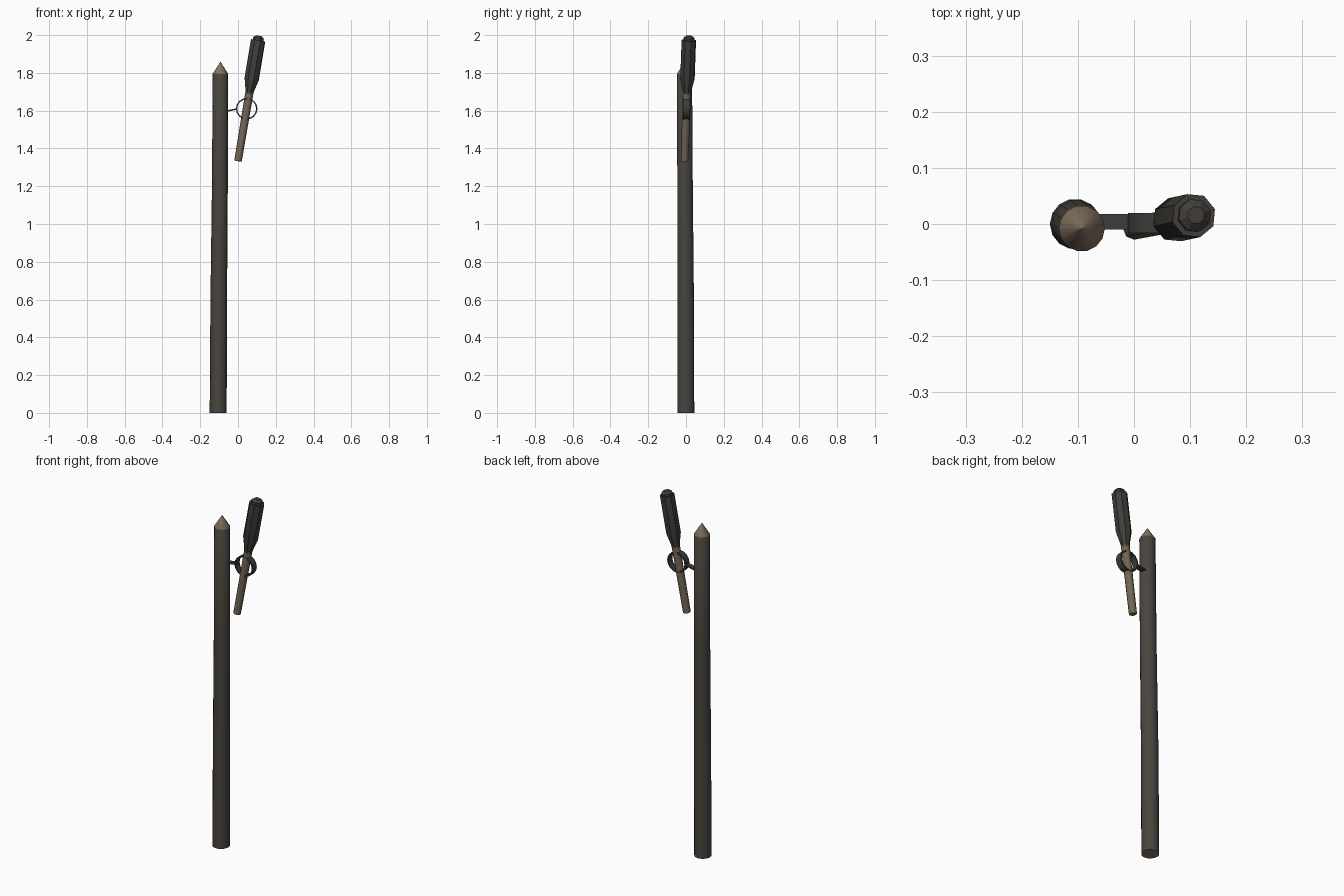
import bpy, bmesh, math
from mathutils import Vector

if "Cube" in bpy.data.objects:
    bpy.data.objects.remove(bpy.data.objects["Cube"])


def mat(name, c):
    m = bpy.data.materials.new(name)
    m.diffuse_color = (*c, 1)
    m.use_nodes = True
    m.node_tree.nodes["Principled BSDF"].inputs["Base Color"].default_value = m.diffuse_color
    return m


BARK = mat("dark bark", (0.066, 0.058, 0.048))
WOOD = mat("cut wood", (0.23, 0.17, 0.115))
HANDLE = mat("handle wood", (0.17, 0.13, 0.09))
CLOTH = mat("charred cloth", (0.053, 0.048, 0.042))
IRON = mat("iron", (0.045, 0.045, 0.042))


def loft(name, stations, sides, mats, index=lambda f, i: 0, smooth=None, turn=0.0):
    """Skin circles (centre, radius) lying across the overall axis."""
    axis = (Vector(stations[-1][0]) - Vector(stations[0][0])).normalized()
    u = (Vector((1, 0, 0)) - axis * axis.x).normalized()
    v = axis.cross(u)
    bm = bmesh.new()
    rings = []
    for c, r in stations:
        ring = []
        for k in range(sides):
            a = 2 * math.pi * k / sides + turn
            ring.append(bm.verts.new(Vector(c) + u * r * math.cos(a) + v * r * math.sin(a)))
        rings.append(ring)
    for i in range(len(rings) - 1):
        a, b = rings[i], rings[i + 1]
        for k in range(sides):
            j = (k + 1) % sides
            f = bm.faces.new((a[k], a[j], b[j], b[k]))
            f.material_index = index(f, i)
    bm.faces.new(rings[0][::-1]).material_index = index(None, -1)
    bm.faces.new(rings[-1]).material_index = index(None, len(rings) - 1)
    bmesh.ops.recalc_face_normals(bm, faces=bm.faces)
    return finish(name, bm, mats, smooth)


def finish(name, bm, mats, smooth=None):
    me = bpy.data.meshes.new(name)
    bm.to_mesh(me)
    bm.free()
    for m in mats:
        me.materials.append(m)
    ob = bpy.data.objects.new(name, me)
    bpy.context.collection.objects.link(ob)
    if smooth:
        bpy.ops.object.select_all(action='DESELECT')
        ob.select_set(True)
        bpy.context.view_layer.objects.active = ob
        bpy.ops.object.shade_smooth_by_angle(angle=math.radians(smooth))
    return ob


# post: slightly leaning log, sharpened top and cut bottom in pale wood
loft("post", [((-0.105, 0, 0), 0.045), ((-0.102, -0.001, 0.6), 0.044),
              ((-0.096, -0.005, 1.2), 0.042), ((-0.093, -0.008, 1.795), 0.041),
              ((-0.093, -0.008, 1.858), 0.001)], 14, [BARK, WOOD],
     lambda f, i: 1 if i < 0 or i >= 3 else 0, smooth=40)

# torch axis
START, END = Vector((0.0, -0.008, 1.333)), Vector((0.107, 0.015, 1.975))


def at(z):
    return START.lerp(END, (z - START.z) / (END.z - START.z))


loft("torch_handle", [(at(1.333), 0.020), (at(1.72), 0.022)], 8, [HANDLE], smooth=50)
loft("torch_head", [(at(1.69), 0.022), (at(1.71), 0.025), (at(1.768), 0.040),
                    (at(1.972), 0.040)], 8, [CLOTH], smooth=30, turn=0.3)
loft("torch_tip", [(at(1.965), 0.030), (at(1.985), 0.030), (at(1.996), 0.016)], 8, [CLOTH], turn=0.3)

# iron ring holding the torch: a flat band around the y axis
bm = bmesh.new()
n = 16
loops = []
for r, y in ((0.057, -0.016), (0.057, 0.020), (0.050, 0.020), (0.050, -0.016)):
    loops.append([bm.verts.new((0.046 + r * math.cos(2 * math.pi * k / n), y,
                                1.61 + r * math.sin(2 * math.pi * k / n))) for k in range(n)])
for i in range(4):
    a, b = loops[i], loops[(i + 1) % 4]
    for k in range(n):
        j = (k + 1) % n
        bm.faces.new((a[k], a[j], b[j], b[k]))
bmesh.ops.recalc_face_normals(bm, faces=bm.faces)
finish("bracket_ring", bm, [IRON], smooth=35)

# bracket arm from the post to the ring
bm = bmesh.new()
bmesh.ops.create_cube(bm, size=1)
for v in bm.verts:
    x = -0.065 if v.co.x < 0 else -0.008
    mid = 1.597 if v.co.x < 0 else 1.608
    v.co = (x, 0.004 + v.co.y * 0.028, mid + v.co.z * 0.008)
finish("bracket_arm", bm, [IRON])
